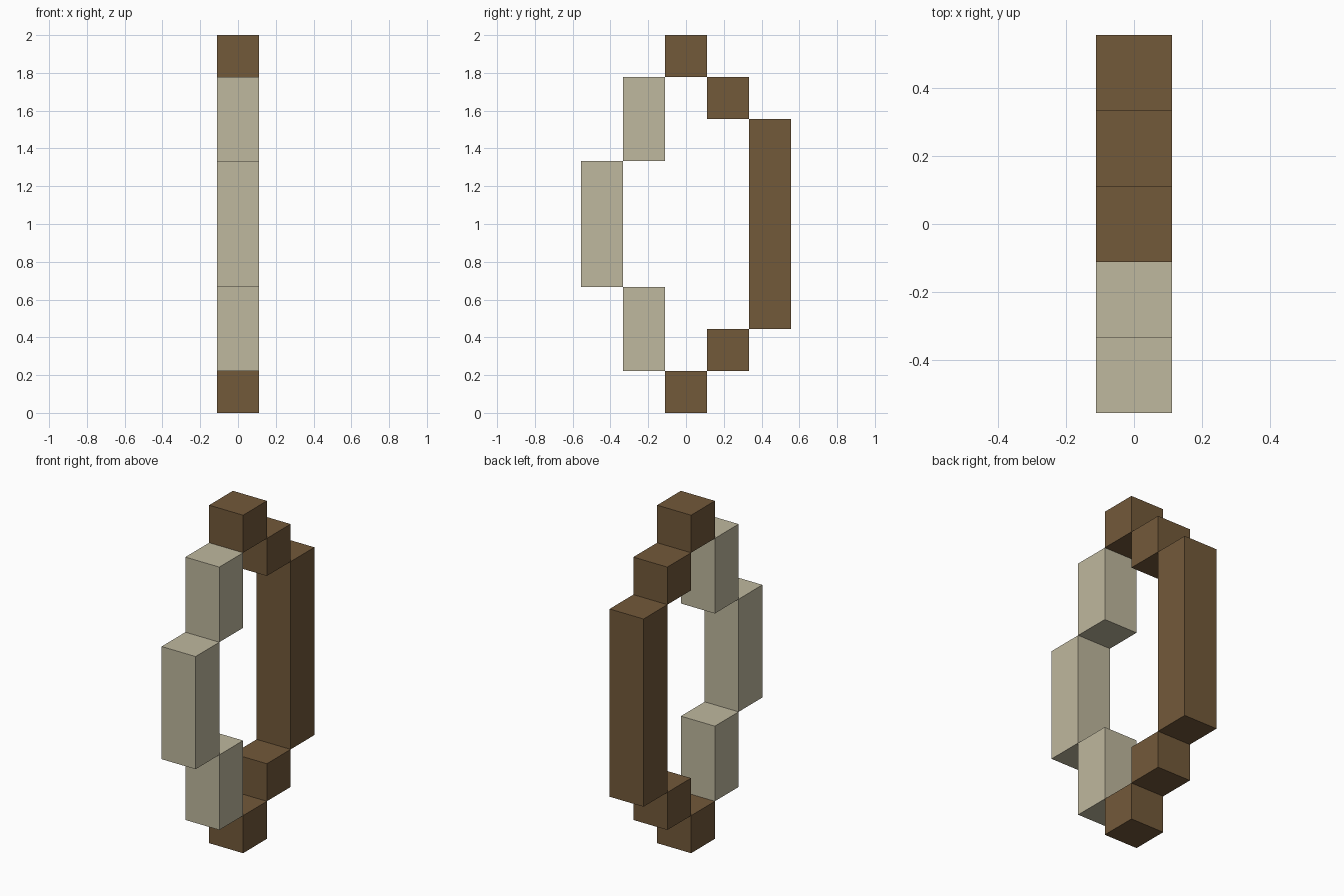
import bpy
import bmesh

if "Cube" in bpy.data.objects:
    bpy.data.objects.remove(bpy.data.objects["Cube"], do_unlink=True)

U = 2 / 9  # one block of the bow


def make_material(name, colour):
    mat = bpy.data.materials.new(name)
    mat.use_nodes = True
    mat.diffuse_color = colour
    mat.node_tree.nodes["Principled BSDF"].inputs["Base Color"].default_value = colour
    return mat


wood = make_material("brown wood", (0.171, 0.100, 0.042, 1))
string = make_material("pale string", (0.521, 0.479, 0.342, 1))


def block(name, y, z_low, z_high, mat):
    """Box one unit wide and deep; y is its centre, all in block units."""
    mesh = bpy.data.meshes.new(name)
    bm = bmesh.new()
    bmesh.ops.create_cube(bm, size=1)
    for v in bm.verts:
        v.co.x *= U
        v.co.y *= U
        v.co.z *= (z_high - z_low) * U
    bm.to_mesh(mesh)
    bm.free()
    mesh.materials.append(mat)
    obj = bpy.data.objects.new(name, mesh)
    obj.location = (0, y * U, (z_low + z_high) / 2 * U)
    bpy.context.collection.objects.link(obj)


# Central grip and middle of the string
block("bow_grip", 2, 2, 7, wood)
block("string_middle", -2, 3, 6, string)

# Stepped limbs, tips and string ends, mirrored top to bottom
for name, y, low, high, mat in (("bow_tip", 0, 0, 1, wood),
                                ("bow_limb", 1, 1, 2, wood),
                                ("string_end", -1, 1, 3, string)):
    block("lower_" + name, y, low, high, mat)
    block("upper_" + name, y, 9 - high, 9 - low, mat)
